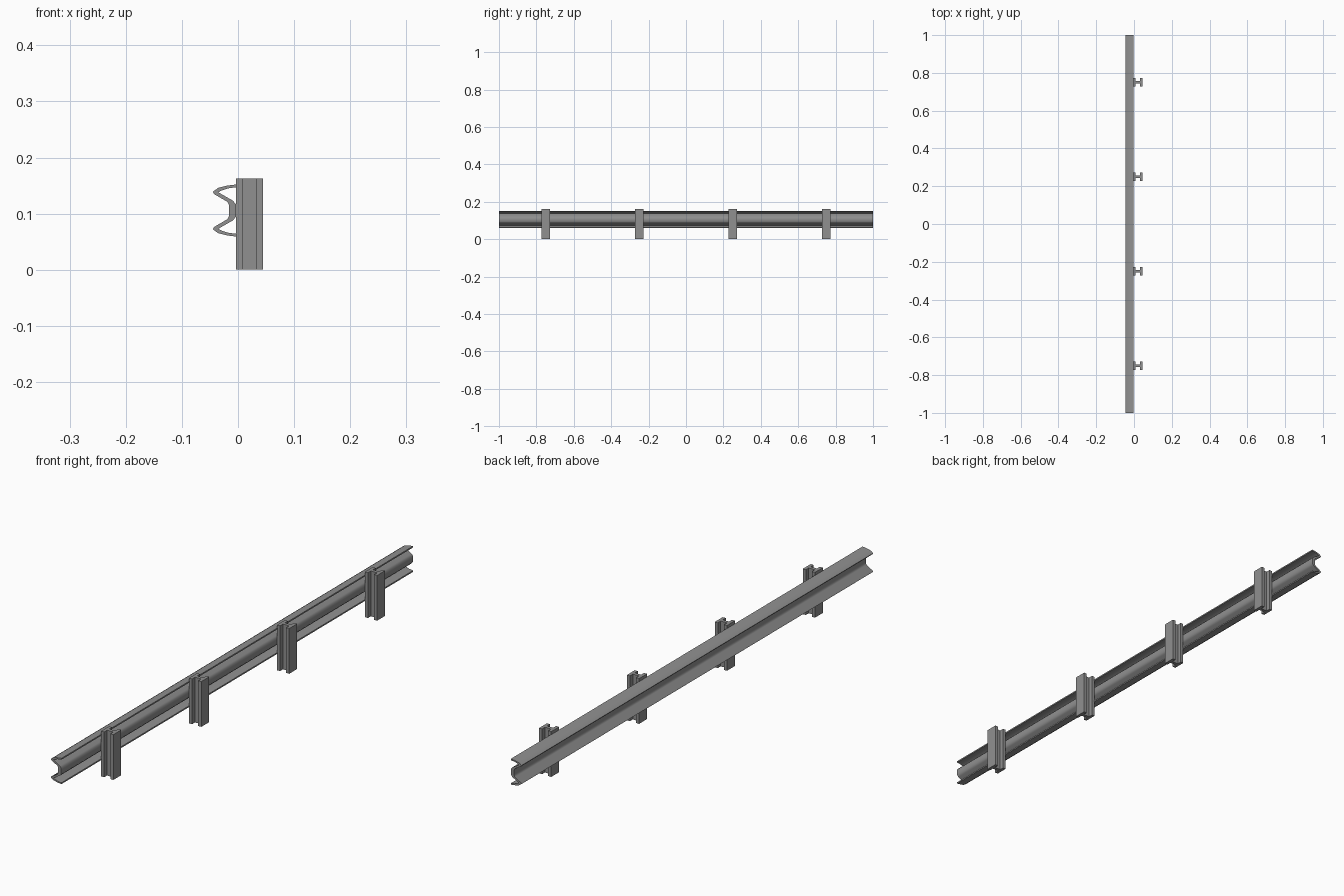
import bpy, bmesh, math
from mathutils import Vector

if "Cube" in bpy.data.objects:
    bpy.data.objects.remove(bpy.data.objects["Cube"])

steel = bpy.data.materials.new("dark_steel")
steel.diffuse_color = (0.28, 0.28, 0.28, 1)
steel.use_nodes = True
steel.node_tree.nodes["Principled BSDF"].inputs["Base Color"].default_value = steel.diffuse_color


def extrude(name, points, vec):
    """Closed prism from a 3D outline swept along vec."""
    bm = bmesh.new()
    face = bm.faces.new([bm.verts.new(p) for p in points])
    res = bmesh.ops.extrude_face_region(bm, geom=[face], use_keep_orig=True)
    moved = [g for g in res["geom"] if isinstance(g, bmesh.types.BMVert)]
    bmesh.ops.translate(bm, verts=moved, vec=Vector(vec))
    bmesh.ops.recalc_face_normals(bm, faces=bm.faces)
    me = bpy.data.meshes.new(name)
    bm.to_mesh(me)
    bm.free()
    me.materials.append(steel)
    ob = bpy.data.objects.new(name, me)
    bpy.context.collection.objects.link(ob)
    return ob


# W-shaped rail: upper half of the section, mirrored about its mid height
MID = 0.1055
outer = [(-0.003, 0.152), (-0.019, 0.150), (-0.035, 0.146), (-0.045, 0.139),
         (-0.043, 0.135), (-0.019, 0.121), (-0.016, 0.115)]
inner = [(-0.003, 0.147), (-0.018, 0.145), (-0.030, 0.141), (-0.035, 0.138),
         (-0.009, 0.123), (-0.004, 0.117)]


def mirrored(half):
    return half + [(x, 2 * MID - z) for x, z in reversed(half)]


section = mirrored(outer) + mirrored(inner)[::-1]
rail = extrude("rail", [(x, -1, z) for x, z in section], (0, 2, 0))
bpy.context.view_layer.objects.active = rail
rail.select_set(True)
bpy.ops.object.shade_smooth_by_angle(angle=math.radians(65))

# I-beam posts
X0, X1, FLANGE, HALF_W, HALF_WEB, HEIGHT = -0.004, 0.0445, 0.012, 0.0225, 0.006, 0.163
side = [(X0, HALF_W), (X0 + FLANGE, HALF_W), (X0 + FLANGE, HALF_WEB),
        (X1 - FLANGE, HALF_WEB), (X1 - FLANGE, HALF_W), (X1, HALF_W)]
plan = side + [(x, -y) for x, y in reversed(side)]
for i, y0 in enumerate((-0.75, -0.25, 0.25, 0.75)):
    extrude(f"post_{i + 1}", [(x, y + y0, 0) for x, y in plan], (0, 0, HEIGHT))
